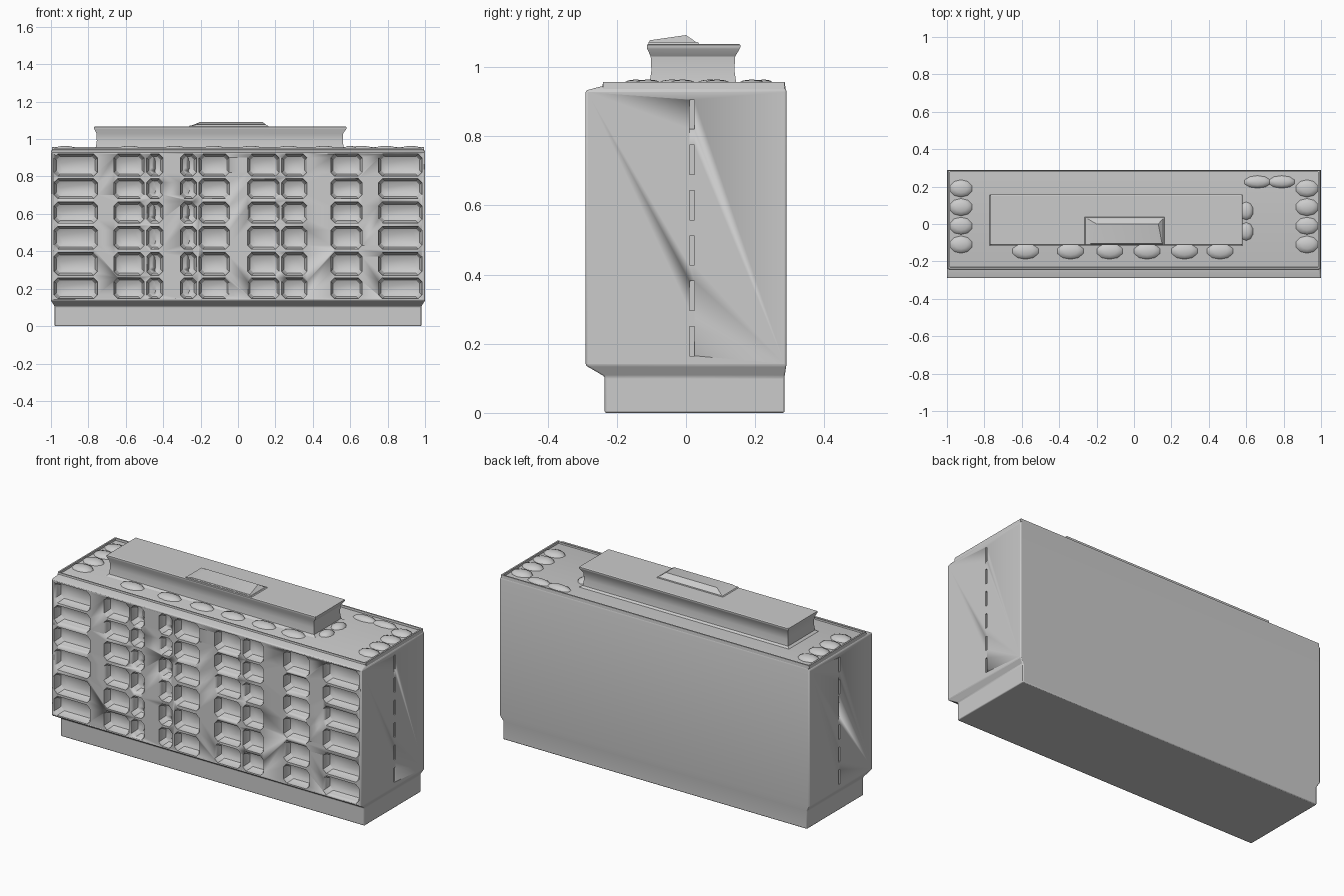
import bpy, bmesh, math

if "Cube" in bpy.data.objects:
    bpy.data.objects.remove(bpy.data.objects["Cube"])


def finish(name, bm, angle=30):
    bmesh.ops.recalc_face_normals(bm, faces=bm.faces)
    me = bpy.data.meshes.new(name)
    bm.to_mesh(me)
    bm.free()
    ob = bpy.data.objects.new(name, me)
    bpy.context.collection.objects.link(ob)
    bpy.ops.object.select_all(action='DESELECT')
    bpy.context.view_layer.objects.active = ob
    ob.select_set(True)
    bpy.ops.object.shade_smooth_by_angle(angle=math.radians(angle))
    return ob


def skin(bm, rings):
    """Closed solid through rings of equal point count."""
    vs = [[bm.verts.new(p) for p in r] for r in rings]
    n = len(vs[0])
    for a, b in zip(vs, vs[1:]):
        for i in range(n):
            j = (i + 1) % n
            bm.faces.new((a[i], a[j], b[j], b[i]))
    bm.faces.new(vs[0][::-1])
    bm.faces.new(vs[-1])


def rect(x0, x1, y0, y1, z):
    return [(x0, y0, z), (x1, y0, z), (x1, y1, z), (x0, y1, z)]


def stack(name, levels):
    bm = bmesh.new()
    skin(bm, [rect(*l) for l in levels])
    return finish(name, bm)


def octagon(x0, x1, z0, z1, y, c):
    return [(x0 + c, y, z0), (x1 - c, y, z0), (x1, y, z0 + c), (x1, y, z1 - c),
            (x1 - c, y, z1), (x0 + c, y, z1), (x0, y, z1 - c), (x0, y, z0 + c)]


# main block with recessed plinth
body = stack("building_body", [
    (-.98, .98, -.235, .285, 0), (-.98, .98, -.235, .285, .105),
    (-1, 1, -.29, .29, .137), (-1, 1, -.29, .29, .932),
    (-.99, .99, -.24, .285, .945)])
bev = body.modifiers.new("soft_edges", 'BEVEL')
bev.width = .005
bev.segments = 2

# window and balcony recesses
cols = [(-.985, -.75), (-.665, -.5), (-.49, -.4), (-.31, -.22), (-.21, -.045),
        (.05, .222), (.232, .37), (.495, .665), (.75, .985)]
rows = [(.145, .26), (.27, .395), (.41, .535), (.55, .665), (.68, .79), (.8, .922)]
bm = bmesh.new()
for x0, x1 in cols:
    for z0, z1 in rows:
        c = .022
        rings = []
        for y, inset in ((-.31, 0), (-.265, .004), (-.243, .014), (-.232, .03)):
            rings.append(octagon(x0 + inset, x1 - inset, z0 + inset, z1 - inset,
                                 y, min(c, .02)))
        skin(bm, rings)
# narrow slits on both end walls
for s in (-1, 1):
    for k in range(6):
        z = .165 + k * .131
        skin(bm, [rect(s * .992, s * 1.02, .01, .024, z),
                  rect(s * .992, s * 1.02, .01, .024, z + .085)])
cutter = finish("recess_cutter", bm)
cutter.hide_render = True
cutter.hide_set(True)
cut = body.modifiers.new("recesses", 'BOOLEAN')
cut.operation = 'DIFFERENCE'
cut.solver = 'EXACT'
cut.object = cutter

# thin roof kerbs along the edges
stack("kerb_back", [(-.99, .99, .276, .288, .93), (-.99, .99, .278, .286, .957)])
stack("kerb_front", [(-.99, .99, -.246, -.228, .93), (-.99, .99, -.24, -.232, .953)])
for side, s in (("left", -1), ("right", 1)):
    stack("kerb_" + side, [(s * .982, s * .997, -.24, .285, .93),
                           (s * .985, s * .994, -.24, .285, .957)])

# penthouse with flared foot and overhanging roof slab
stack("penthouse", [
    (-.785, .6, -.13, .165, .935), (-.76, .565, -.105, .145, .955),
    (-.755, .56, -.1, .14, .99), (-.757, .562, -.102, .142, 1.03),
    (-.768, .578, -.112, .155, 1.052), (-.77, .58, -.113, .157, 1.057),
    (-.77, .58, -.113, .157, 1.064), (-.765, .575, -.108, .152, 1.067)])

# sloped hatch on the penthouse
stack("roof_hatch", [(-.27, .17, -.108, .04, 1.06), (-.26, .16, -.108, .035, 1.072)])
bm = bmesh.new()
foot = rect(-.26, .16, -.108, .035, 1.068)
top = [(-.225, -.105, 1.077), (.15, -.105, 1.077), (.13, .0, 1.092), (-.2, .0, 1.092)]
skin(bm, [foot, top])
finish("roof_hatch_cap", bm)

# low worn mounds scattered on the roof
spots = [(s * .925, y, .065, .048) for s in (-1, 1) for y in (-.11, -.01, .09, .19)]
spots += [(x, -.145, .075, .045) for x in (-.58, -.34, -.13, .07, .27, .46)]
spots += [(x, .225, .075, .035) for x in (.66, .79)]
spots += [(.6, y, .04, .05) for y in (-.04, .07)]
bm = bmesh.new()
for x, y, rx, ry in spots:
    made = bmesh.ops.create_uvsphere(bm, u_segments=10, v_segments=6, radius=1)
    for v in made['verts']:
        v.co = (x + v.co.x * rx, y + v.co.y * ry, .942 + v.co.z * .022)
finish("roof_mounds", bm, 40)
